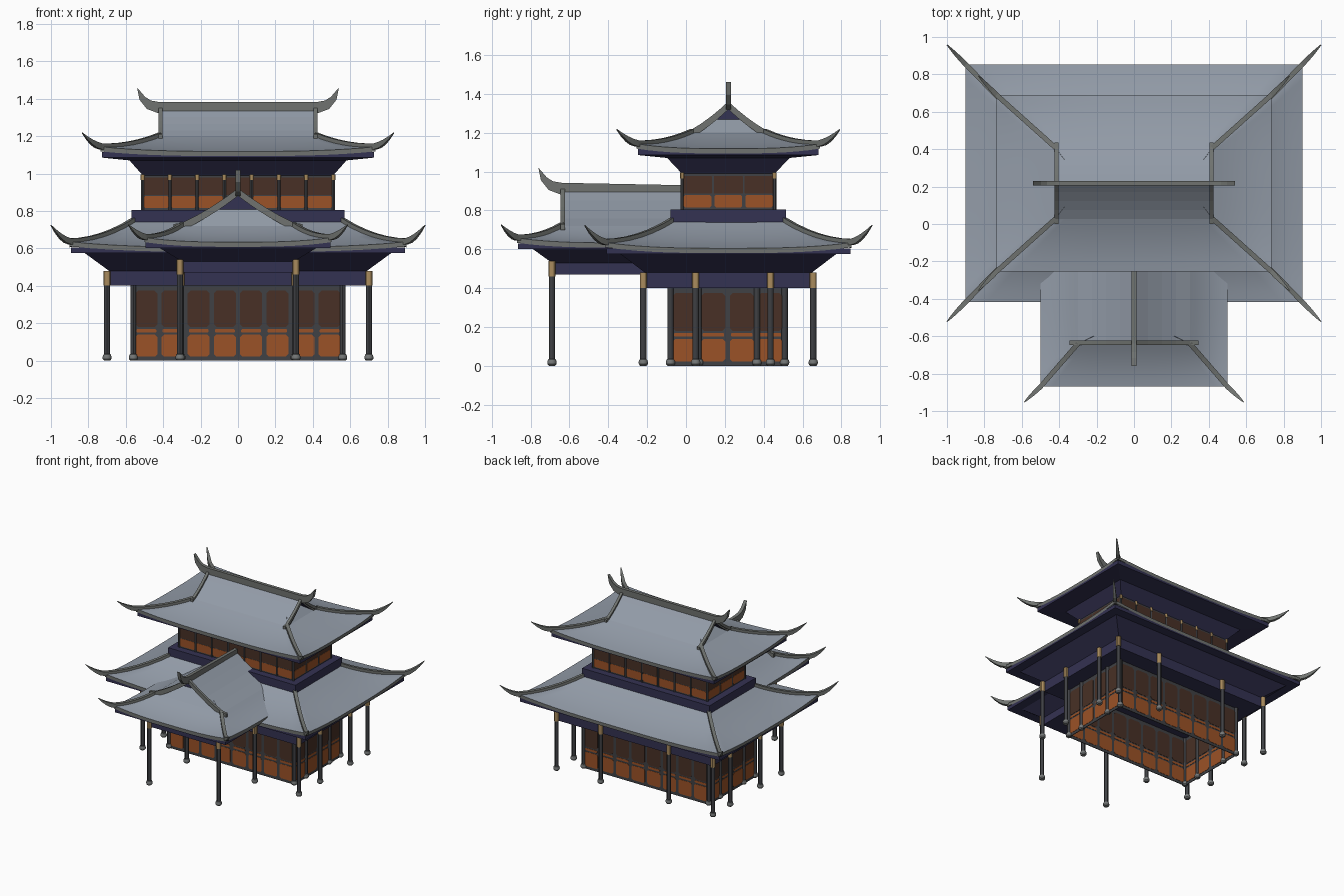
import bpy, bmesh, math

if "Cube" in bpy.data.objects:
    bpy.data.objects.remove(bpy.data.objects["Cube"])


def mat(name, c):
    m = bpy.data.materials.new(name)
    m.diffuse_color = (*c, 1)
    m.use_nodes = True
    m.node_tree.nodes["Principled BSDF"].inputs["Base Color"].default_value = m.diffuse_color
    return m


TILE = mat("roof_tile_grey", (0.29, 0.33, 0.39))
TRIM = mat("ridge_grey", (0.16, 0.17, 0.16))
NAVY = mat("navy_timber", (0.034, 0.032, 0.085))
POST = mat("dark_post", (0.05, 0.052, 0.058))
ORANGE = mat("orange_panel", (0.33, 0.085, 0.02))
BROWN = mat("brown_lattice", (0.065, 0.03, 0.019))
TAN = mat("tan_wood", (0.40, 0.26, 0.11))
STONE = mat("stone_base", (0.18, 0.19, 0.19))


def make(name, verts, faces, mats, idx=None, loc=(0, 0, 0), rot=0, closed=True, smooth=False):
    me = bpy.data.meshes.new(name)
    me.from_pydata(verts, [], faces)
    for m in mats:
        me.materials.append(m)
    for i, p in enumerate(me.polygons):
        p.material_index = idx[i] if idx else 0
    if closed:
        bm = bmesh.new()
        bm.from_mesh(me)
        bmesh.ops.recalc_face_normals(bm, faces=bm.faces)
        bm.to_mesh(me)
        bm.free()
    ob = bpy.data.objects.new(name, me)
    bpy.context.collection.objects.link(ob)
    ob.location, ob.rotation_euler = loc, (0, 0, rot)
    if smooth:
        bpy.ops.object.select_all(action='DESELECT')
        ob.select_set(True)
        bpy.context.view_layer.objects.active = ob
        bpy.ops.object.shade_smooth_by_angle(angle=math.radians(30))
    return ob


def ring(a, b, z, lift=0, n=1):
    """Rectangle of points whose corners may curl upward."""
    c = [(-a, -b), (a, -b), (a, b), (-a, b)]
    out = []
    for k in range(4):
        p, q = c[k], c[(k + 1) % 4]
        for i in range(n):
            s = i / n
            out.append((p[0] + (q[0] - p[0]) * s, p[1] + (q[1] - p[1]) * s,
                        z + lift * abs(2 * s - 1) ** 3))
    return out


def loft(name, rings, mats, band=None, caps=True, **kw):
    m = len(rings[0])
    verts = [p for r in rings for p in r]
    faces, idx = [], []
    for j in range(len(rings) - 1):
        for i in range(m):
            k = (i + 1) % m
            faces.append((j * m + i, j * m + k, (j + 1) * m + k, (j + 1) * m + i))
            idx.append(band[j] if band else 0)
    if caps:
        faces += [tuple(reversed(range(m))), tuple(range(len(verts) - m, len(verts)))]
        idx += [0, 0]
    return make(name, verts, faces, mats, idx, closed=caps, **kw)


def bar(name, path, w, **kw):
    """Ridge bar swept along (x, y, z, height, width factor) points."""
    dx, dy = path[-1][0] - path[0][0], path[-1][1] - path[0][1]
    l = math.hypot(dx, dy)
    nx, ny = -dy / l * w / 2, dx / l * w / 2
    rings = [[(x - nx * f, y - ny * f, z), (x + nx * f, y + ny * f, z),
              (x + nx * f, y + ny * f, z + h), (x - nx * f, y - ny * f, z + h)]
             for x, y, z, h, f in path]
    return loft(name, rings, [TRIM], **kw)


def prism(name, pts, depth, mats, idx=None, axis='y', **kw):
    """Extrude a 2D outline (u, z) symmetrically along one horizontal axis."""
    n = len(pts)
    put = (lambda u, z, d: (u, d, z)) if axis == 'y' else (lambda u, z, d: (d, u, z))
    verts = [put(u, z, d) for d in (-depth / 2, depth / 2) for u, z in pts]
    faces = [(i, (i + 1) % n, n + (i + 1) % n, n + i) for i in range(n)]
    faces += [tuple(range(n)), tuple(range(n, 2 * n))]
    return make(name, verts, faces, mats, idx, **kw)


def skirt(name, eave, top, lift, horn, rise, ends=(1, -1), **kw):
    """Curved hip roof with trimmed eaves, hip ridges and upturned horns."""
    (a0, b0, z0), (a1, b1, z1) = eave, top
    prof = []
    for i in range(7):
        t = i / 6
        prof.append((a0 + (a1 - a0) * t, b0 + (b1 - b0) * t,
                     z0 + (z1 - z0) * (0.45 * t + 0.55 * t * t), lift * (1 - t) ** 2))
    rings = [ring(a0, b0, z0 - 0.025, lift, 16)] + [ring(*p, 16) for p in prof]
    loft(name, rings, [TILE, TRIM], [1] + [0] * 6, caps=False, smooth=True, **kw)
    for sx in ends:
        for sy in (1, -1):
            path = [(sx * a, sy * b, z + l - 0.014, 0.032, 1) for a, b, z, l in reversed(prof)]
            for u in (0.25, 0.5, 0.75, 1):
                path.append((sx * (a0 + horn * u), sy * (b0 + horn * 1.05 * u),
                             z0 + lift - 0.014 + rise * u ** 1.7, 0.034 - 0.03 * u * u, 1 - 0.8 * u * u))
            bar(name + "_hip_ridge", path, 0.026, **kw)


def gable_roof(name, eave, gable, ridge_z, lift, horn, rise, ends=(1, -1), **kw):
    """Hip-and-gable roof, ridge along local x."""
    skirt(name + "_skirt", eave, gable, lift, horn, rise, ends, **kw)
    a, b, z = gable
    h = ridge_z - z
    up = [(b * (1 - t), z + h * (0.75 * t + 0.25 * t * t)) for t in (0, .25, .5, .75, 1)]
    up = up + [(-y, zz) for y, zz in reversed(up[:-1])]
    chev = up + [(y, zz - 0.025) for y, zz in reversed(up)]
    n = len(chev)
    # upper slopes: tiles on top, navy below, trim on the cut ends
    prism(name + "_upper_slopes", chev, 2 * a, [TILE, NAVY, TRIM],
          [0] * 8 + [1] * 10 + [2, 2], axis='x', **kw)
    for s in ends:
        # sloped apron running under the gable, then the small navy gable board
        y1, zm, x1 = b * 0.45, z + h * 0.47, a - 0.08
        make(name + "_gable_end",
             [(s * a, -b, z), (s * a, b, z), (s * x1, y1, zm), (s * x1, -y1, zm), (s * x1, 0, ridge_z - 0.005)],
             [(0, 1, 2, 3)[::s], (3, 2, 4)[::s]], [TILE, NAVY], [0, 1], closed=False, **kw)
        for sy in (1, -1):
            path = [(s * (a - 0.005), sy * b * 1.15, z - 0.02, 0.03, 1)]
            path += [(s * (a - 0.005), sy * y, zz - 0.01, 0.026, 1) for y, zz in up[:5]]
            bar(name + "_verge_ridge", path, 0.022, **kw)
    # main ridge with curled ends
    zb = ridge_z - 0.025
    curl = [(0, 0), (.067, .025), (.107, .075), (.12, .14), (.077, .09), (.045, .07), (0, .062)]
    right = [(a + u, zb + v) for u, v in curl]
    left = [(-a - u, zb + v) for u, v in reversed(curl)] if -1 in ends else [(-a, zb + .05), (-a, zb)]
    prism(name + "_main_ridge", right + left, 0.026, [TRIM], **kw)


def wall(name, length, z0, z1, n, bands, loc, rot=0):
    """Framed wall with rows of clipped-corner panels."""
    prism(name + "_frame", [(-length / 2, z0), (length / 2, z0), (length / 2, z1), (-length / 2, z1)],
          0.005, [POST], loc=loc, rot=rot)
    pitch = length / n
    for i in range(n):
        cx = -length / 2 + pitch * (i + 0.5)
        for za, zb, m, w, c in bands:
            e = pitch * w / 2
            pts = [(-e + c, za), (e - c, za), (e, za + c), (e, zb - c),
                   (e - c, zb), (-e + c, zb), (-e, zb - c), (-e, za + c)]
            prism(name + "_panel", [(cx + u, v) for u, v in pts], 0.009, [m], loc=loc, rot=rot)


def cyl(name, x, y, z0, z1, r, m):
    pts = [(math.cos(k * math.pi / 6) * r, math.sin(k * math.pi / 6) * r) for k in range(12)]
    loft(name, [[(u, v, z) for u, v in pts] for z in (z0, z1)], [m], loc=(x, y, 0), smooth=True)


def column(x, y, z1, tan=None):
    cyl("column", x, y, 0.02, z1, 0.016, POST)
    if tan:
        cyl("column_head", x, y, z1, tan, 0.018, TAN)
    prof = [(0.016, 0), (0.023, 0.008), (0.024, 0.02), (0.02, 0.032), (0.014, 0.036)]
    loft("column_base", [[(r * math.cos(k * math.pi / 6), r * math.sin(k * math.pi / 6), z)
                          for k in range(12)] for r, z in prof], [STONE], loc=(x, y, 0), smooth=True)


CY = 0.218
C, P = (0, CY, 0), (0, -0.33, 0)
TURN = -math.pi / 2

# lower hall walls (open floor)
low = [(0.022, 0.138, ORANGE, 0.84, 0.012), (0.15, 0.168, ORANGE, 0.76, 0.004),
       (0.178, 0.375, BROWN, 0.84, 0.016)]
for y in (-0.08, 0.508):
    wall("lower_wall", 1.12, 0, 0.42, 8, low, (0, y, 0))
for x in (-0.56, 0.56):
    wall("lower_side_wall", 0.588, 0, 0.42, 4, low, (x, 0.214, 0), math.pi / 2)

# columns
for x in (-0.7, -0.305, 0.305, 0.7):
    for y in (-0.22, 0.655):
        column(x, y, 0.40, 0.48)
for s in (-1, 1):
    for y in (0.05, 0.435):
        column(s * 0.7, y, 0.40, 0.48)
    for y in (-0.08, 0.065, 0.365, 0.508):
        column(s * 0.56, y, 0.41)
    column(s * 0.31, -0.69, 0.46, 0.54)

# lower roof with beam and flared eaves underneath
loft("lower_beam_and_soffit", [ring(.69, .43, .40), ring(.69, .43, .48), ring(.82, .555, .575),
     ring(.893, .628, .575), ring(.893, .628, .604)], [NAVY], loc=C)
skirt("lower_roof", (.90, .635, .605), (.56, .29, .745), 0.03, 0.1, 0.1, loc=C)
loft("upper_floor_band", [ring(.57, .297, .735), ring(.57, .297, .805)], [NAVY], loc=C)

# porch roof facing the front
loft("porch_beam_and_soffit", [ring(.36, .30, .47), ring(.36, .30, .53), ring(.46, .42, .602),
     ring(.535, .495, .602), ring(.535, .495, .63)], [NAVY], loc=P, rot=TURN)
gable_roof("porch_roof", (.54, .50, .633), (.31, .30, .72), .905, 0.025, 0.082, 0.08,
           ends=(1,), loc=P, rot=TURN)

# upper storey walls and columns
high = [(0.815, 0.88, ORANGE, 0.9, 0.008), (0.886, 0.978, BROWN, 0.94, 0.004)]
for y in (CY - 0.238, CY + 0.238):
    wall("upper_wall", 1.02, 0.80, 0.99, 7, high, (0, y, 0))
    for i in range(8):
        x = -0.51 + i * 1.02 / 7
        cyl("upper_column", x, y, 0.80, 0.965, 0.009, POST)
        cyl("upper_column_head", x, y, 0.965, 0.995, 0.011, TAN)
for x in (-0.51, 0.51):
    wall("upper_side_wall", 0.476, 0.80, 0.99, 3, high, (x, CY, 0), math.pi / 2)

# upper roof
loft("upper_soffit", [ring(.505, .235, .985), ring(.58, .315, 1.07), ring(.728, .465, 1.085),
     ring(.728, .465, 1.116)], [NAVY], loc=C)
gable_roof("upper_roof", (.735, .472, 1.118), (.42, .19, 1.20), 1.345, 0.025, 0.097, 0.085, loc=C)
